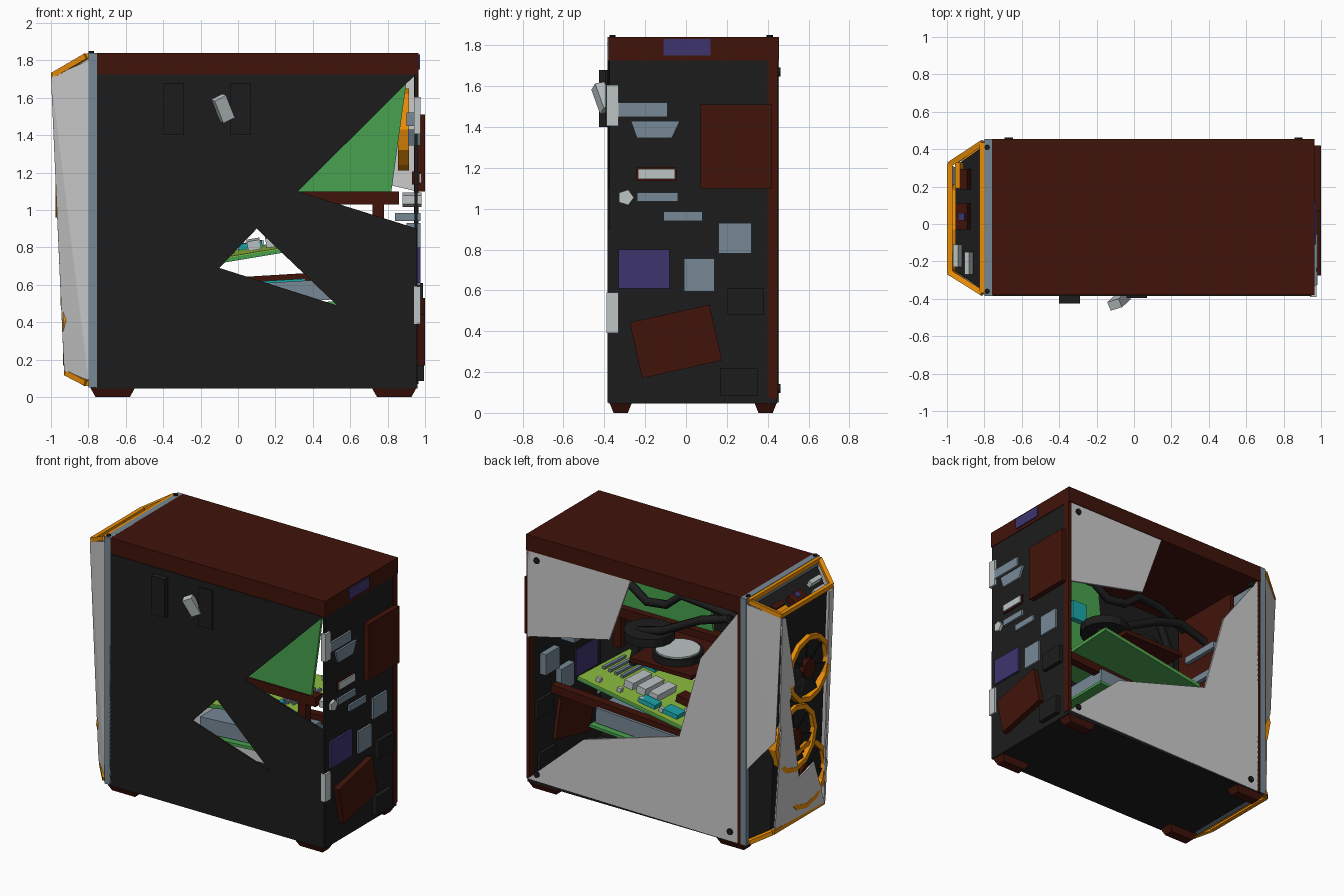
import bpy, bmesh, math
from mathutils import Vector, Matrix, Euler

if "Cube" in bpy.data.objects:
    bpy.data.objects.remove(bpy.data.objects["Cube"])

mats = {}
COL = dict(brown='421a12', dark='222222', blue='758794', orange='e88c10', green='4aa050',
           lime='8cbc42', purple='40386e', light='bcc4c4', teal='20a5a8')

def paint(ob, col):
    if not col:
        return
    if col not in mats:
        rgb = [(int(COL[col][i:i + 2], 16) / 255) ** 2.2 for i in (0, 2, 4)]
        mats[col] = bpy.data.materials.new(col)
        mats[col].diffuse_color = (*rgb, 1)
    ob.data.materials.append(mats[col])

def finish(name, bm, col):
    bmesh.ops.recalc_face_normals(bm, faces=bm.faces)
    me = bpy.data.meshes.new(name)
    bm.to_mesh(me)
    bm.free()
    ob = bpy.data.objects.new(name, me)
    bpy.context.collection.objects.link(ob)
    paint(ob, col)
    return ob

def loft(name, a, b, col):
    """Solid between two matching outlines."""
    bm = bmesh.new()
    A = [bm.verts.new(p) for p in a]
    B = [bm.verts.new(p) for p in b]
    caps = [bm.faces.new(A), bm.faces.new(B[::-1])]
    for i in range(len(A)):
        j = (i + 1) % len(A)
        bm.faces.new((A[j], A[i], B[i], B[j]))
    bm.normal_update()
    bmesh.ops.triangulate(bm, faces=caps, ngon_method='EAR_CLIP')
    return finish(name, bm, col)

def slab(name, pts, off, col=None):
    return loft(name, pts, [Vector(p) + Vector(off) for p in pts], col)

def box(name, lo, hi, col=None, rot=None, pivot=None):
    c = (Vector(lo) + Vector(hi)) / 2
    s = Vector(hi) - Vector(lo)
    m = Matrix.Translation(c) @ Matrix.Diagonal((*s, 1))
    if rot:
        p = Matrix.Translation(pivot or c)
        m = p @ Euler(rot).to_matrix().to_4x4() @ p.inverted() @ m
    bm = bmesh.new()
    bmesh.ops.create_cube(bm, size=1, matrix=m)
    return finish(name, bm, col)

def bar(name, p, q, w, col):
    p, q = Vector(p), Vector(q)
    d = q - p
    m = Matrix.Translation((p + q) / 2) @ d.to_track_quat('Z', 'Y').to_matrix().to_4x4()
    bm = bmesh.new()
    bmesh.ops.create_cube(bm, size=1, matrix=m @ Matrix.Diagonal((w, w, d.length, 1)))
    return finish(name, bm, col)

def disc(name, c, r, h, axis, col, seg=12):
    rot = {'X': Matrix.Rotation(math.pi / 2, 4, 'Y'), 'Y': Matrix.Rotation(math.pi / 2, 4, 'X'), 'Z': Matrix()}[axis]
    bm = bmesh.new()
    bmesh.ops.create_cone(bm, cap_ends=True, segments=seg, radius1=r, radius2=r, depth=h,
                          matrix=Matrix.Translation(c) @ rot)
    return finish(name, bm, col)

def fan(name, c, r=.24, h=.06, seg=12):
    bm = bmesh.new()
    loops = []
    for rad, x in ((r, -h / 2), (r, h / 2), (r - .035, h / 2), (r - .035, -h / 2)):
        loops.append([bm.verts.new((c[0] + x, c[1] + rad * math.cos(2 * math.pi * i / seg),
                                    c[2] + rad * math.sin(2 * math.pi * i / seg))) for i in range(seg)])
    for k in range(4):
        P, Q = loops[k], loops[(k + 1) % 4]
        for i in range(seg):
            j = (i + 1) % seg
            bm.faces.new((P[i], P[j], Q[j], Q[i]))
    finish(name + "_ring", bm, 'orange')
    disc(name + "_hub", c, .07, h * .9, 'X', 'brown')
    for i in range(7):
        t = 2 * math.pi * i / 7
        u, v = Vector((0, math.cos(t), math.sin(t))), Vector((0, -math.sin(t), math.cos(t)))
        k = Vector((.015, 0, 0))
        C = Vector(c)
        slab(name + "_blade", [C + u * .06 - v * .03 - k, C + u * .2 - v * .06 - k,
                               C + u * .2 + v * .06 + k, C + u * .06 + v * .03 + k], (.006, 0, 0), 'dark')

# case shell
box("top_cover", (-.76, -.38, 1.725), (.965, .455, 1.84), 'brown')
box("floor", (-.76, -.38, .045), (.96, .445, .07), 'dark')
box("rear_panel", (.945, -.375, .07), (.96, .40, 1.725), 'dark')
box("rear_post", (.94, .40, .07), (.965, .45, 1.725), 'brown')
box("front_post", (-.76, .41, .05), (-.73, .45, 1.725), 'brown')
box("front_frame", (-.80, -.385, .05), (-.755, .455, 1.84), 'blue')
for x in (-.67, .835):
    for y in (-.32, .39):
        q = lambda w, d, z: [(x - w, y - d, z), (x + w, y - d, z), (x + w, y + d, z), (x - w, y + d, z)]
        loft("foot", q(.12, .055, .05), q(.092, .035, 0), 'brown')

# broken side panel (front) and broken glass (back)
side = lambda pts, y: [(x, y, z) for x, z in pts]
slab("side_panel_main", side([(-.76, .05), (.958, .05), (.53, .49), (-.10, .69), (.10, .90), (.32, 1.10),
                              (.95, 1.725), (-.76, 1.725)], -.385), (0, .015, 0), 'dark')
slab("side_panel_corner", side([(.10, .90), (.53, .49), (.958, .05), (.958, .90), (.32, 1.10)], -.385), (0, .015, 0), 'dark')
slab("glass_upper", side([(.955, 1.725), (.13, 1.725), (.30, 1.25), (.955, 1.10)], .435), (0, .015, 0))
slab("glass_lower", side([(-.735, 1.725), (-.43, 1.31), (-.26, .70), (.51, .47), (.955, .07), (-.735, .05)], .435), (0, .015, 0))
for x in (-.67, .88):
    for z in (.12, 1.67):
        disc("glass_screw", (x, .452, z), .022, .02, 'Y', 'dark', 8)

# drives and hinges on the side panel
box("drive_a", (-.40, -.425, 1.40), (-.29, -.38, 1.68), 'dark')
box("drive_b", (-.04, -.395, 1.40), (.07, -.38, 1.68), 'dark')
box("loose_block", (-.115, -.435, 1.475), (-.045, -.385, 1.61), 'light', (.2, -.45, .3))
for z0, z1 in ((.39, .59), (1.405, 1.605)):
    box("hinge", (.94, -.39, z0), (.975, -.33, z1), 'light')

# rear ports: y0, y1, z0, z1, inner x, outer x, colour
for n, y0, y1, z0, z1, x0, x1, c in (
        ("label", -.11, .12, 1.75, 1.83, .955, .972, 'purple'), ("slot_cover", -.33, -.09, 1.45, 1.52, .9, .975, 'blue'),
        ("power_inlet_plate", .07, .42, 1.10, 1.51, .95, 1, 'brown'), ("port_frame", -.245, -.045, 1.135, 1.205, .93, .97, 'brown'),
        ("port", -.235, -.055, 1.145, 1.195, .93, .98, 'light'), ("slot_cover", -.24, -.04, 1.035, 1.08, .88, .975, 'blue'),
        ("slot_cover", -.11, .08, .94, .985, .84, .975, 'blue'), ("socket", .16, .32, .78, .93, .9, .975, 'blue'),
        ("socket", -.01, .14, .595, .755, .9, .975, 'blue'), ("data_port", -.33, -.08, .61, .80, .94, .975, 'purple'),
        ("vent_block", .20, .38, .48, .61, .92, .99, 'dark'), ("vent_block", .17, .35, .085, .22, .92, .995, 'dark')):
    box(n, (x0, y0, z0), (x1, y1, z1), c)
box("power_plate", (.92, -.25, .21), (1, .15, .49), 'brown', (.22, 0, 0))
slab("tapered_port", [(.91, -.27, 1.43), (.91, -.03, 1.43), (.91, -.07, 1.345), (.91, -.24, 1.345)], (.065, 0, 0), 'blue')
disc("rear_knob", (.93, -.295, 1.055), .04, .1, 'X', 'light', 5)

# front bezel
top = [(-.985, -.26, 1.72), (-.985, .32, 1.72), (-.81, .435, 1.822), (-.81, -.37, 1.822)]
bot = [(-.915, -.26, .13), (-.915, .32, .13), (-.81, .435, .075), (-.81, -.37, .075)]
for n, q in (("top_trim", top), ("bottom_trim", bot)):
    for i in range(4):
        bar(n, q[i], q[(i + 1) % 4], .03, 'orange')
loft("bezel_core", [(-.955, -.25, 1.67), (-.955, .31, 1.67), (-.80, .42, 1.77), (-.80, -.36, 1.77)],
     [(-.895, -.25, .13), (-.895, .31, .13), (-.80, .42, .08), (-.80, -.36, .08)], 'dark')
for x, y in ((-.785, .41), (-.785, -.36)):
    disc("frame_screw", (x, y, 1.84), .015, .02, 'Z', 'dark', 8)
slab("bezel_side", [(-1, -.27, 1.71), (-.8, -.38, 1.80), (-.8, -.38, .09), (-.93, -.27, .14)], (.004, .01, 0))
slab("bezel_side_shard", [(-.995, .33, 1.71), (-.80, .45, 1.80), (-.80, .45, .60), (-.95, .33, .80)], (.004, -.01, 0))
fx = lambda z: -1 + .07 * (1.71 - z) / 1.58
for pts in ([(.31, .15), (.26, 1.33), (.05, .43), (-.12, .48), (-.26, .13)],
            [(.32, 1.70), (.28, 1.69), (.14, 1.15), (.30, .85)],
            [(-.26, 1.70), (-.22, 1.69), (-.25, .25)]):
    slab("front_shard", [(fx(z), y, z) for y, z in pts], (.01, 0, 0))
fan("front_fan_top", (-.945, -.03, 1.20))
fan("front_fan_middle", (-.92, .09, .73))
fan("front_fan_bottom", (-.905, -.05, .41))
for n, x, y, w, d, c in (("front_port", -.925, .26, .03, .14, 'orange'), ("front_port", -.89, .24, .04, .11, 'brown'),
                         ("power_button", -.905, .04, .07, .14, 'brown'), ("button_cap", -.905, .04, .04, .04, 'purple'),
                         ("front_socket", -.935, -.17, .03, .12, 'light'), ("front_socket", -.875, -.21, .03, .12, 'light')):
    z = 1.75 + (x + .9) * .62 + (.012 if 'cap' in n else 0)
    box(n, (x - w / 2, y - d / 2, z - .08), (x + w / 2, y + d / 2, z), c, (0, -.5, 0))

# tilted main board with its parts, all turned about one pivot
P, R = Vector((.17, .1, .79)), (.05, -.165, 0)
def onboard(n, x, y, w, d, h, c):
    box(n, (P.x + x - w / 2, P.y + y - d / 2, P.z + .013), (P.x + x + w / 2, P.y + y + d / 2, P.z + .013 + h), c, R, P)
box("board_base", P - Vector((.43, .3, .015)), P + Vector((.43, .3, .006)), 'green', R, P)
box("board_top", P + Vector((-.43, -.3, .006)), P + Vector((.43, .3, .013)), 'lime', R, P)
for i in range(3):
    onboard("heat_sink", .12 - i * .1, .05, .07, .22, .05, 'light')
for i in range(4):
    onboard("memory_slot", .38 - i * .05, -.05, .02, .25, .02, 'blue')
    onboard("capacitor", .3 - i * .17, .24, .03, .03, .03, 'light')
onboard("chip", -.25, .0, .12, .1, .05, 'brown')
onboard("chip", -.1, .22, .13, .08, .03, 'teal')
onboard("chip", -.28, .2, .12, .1, .03, 'teal')
onboard("chip", .2, -.2, .14, .07, .02, 'teal')
onboard("connector", -.37, .1, .08, .12, .05, 'light')
onboard("connector", -.36, -.2, .05, .1, .04, 'purple')

# expansion card, upper board, shelves
box("card_body", (-.22, -.12, .50), (.53, .28, .61), 'blue', (0, -.06, 0))
box("card_board", (-.24, -.15, .47), (.56, .31, .49), 'green', (0, -.06, 0))
box("card_strip", (.08, -.05, .612), (.36, .1, .625), 'teal', (0, -.06, 0))
slab("upper_board", side([(.0, 1.10), (.82, 1.10), (.90, 1.68), (.06, 1.70)], -.33), (0, .02, 0), 'green')
for x in (.2, .45, .65):
    box("upper_chip", (x, -.31, 1.36), (x + .12, -.27, 1.5), 'teal' if x < .6 else 'lime')
box("shelf", (-.25, -.34, 1.03), (.86, -.26, 1.10), 'brown')
box("shelf_cross", (-.22, -.3, 1.02), (.28, .25, 1.05), 'brown')
box("shelf_leg", (.72, -.34, .80), (.78, -.28, 1.03), 'brown')
box("lower_rail", (-.25, .2, .60), (.90, .26, .66), 'brown', (0, -.06, 0))
disc("cooler_base", (.28, .02, 1.14), .17, .06, 'Z', 'dark', 16)
disc("cooler_base", (.03, .05, 1.075), .17, .05, 'Z', 'dark', 16)
disc("cooler_disc", (.03, .05, 1.105), .15, .012, 'Z', 'light', 16)
fan("rear_fan", (.885, .0, 1.43), .22)

# drive cage behind the front
box("drive_cage", (-.73, -.36, .60), (-.70, .2, 1.72), 'brown')
for i in range(3):
    box("cage_slot", (-.70, -.25, .95 + i * .2), (-.67, .05, 1.0 + i * .2), 'blue')

# hoses
for pts in ([(.41, .05, 1.47), (.28, .05, 1.38), (.12, .05, 1.40), (0, .05, 1.5), (-.2, .05, 1.485), (-.45, .0, 1.42)],
            [(-.6, .05, 1.36), (-.37, .05, 1.43), (-.15, .05, 1.36), (.16, .05, 1.2), (.33, .05, 1.16), (.39, .05, .9)],
            [(-.5, -.25, .5), (-.5, -.2, .9), (-.45, -.15, 1.3), (-.3, -.1, 1.5)]):
    cu = bpy.data.curves.new("hose", 'CURVE')
    cu.dimensions = '3D'
    cu.bevel_depth, cu.bevel_resolution = .03, 1
    cu.use_fill_caps = True
    sp = cu.splines.new('POLY')
    sp.points.add(len(pts) - 1)
    for k, p in zip(sp.points, pts):
        k.co = (*p, 1)
    ob = bpy.data.objects.new("hose", cu)
    bpy.context.collection.objects.link(ob)
    paint(ob, 'dark')

for m in bpy.data.materials:
    if m.users and not m.is_grease_pencil:
        m.use_nodes = True
        m.node_tree.nodes["Principled BSDF"].inputs["Base Color"].default_value = m.diffuse_color
